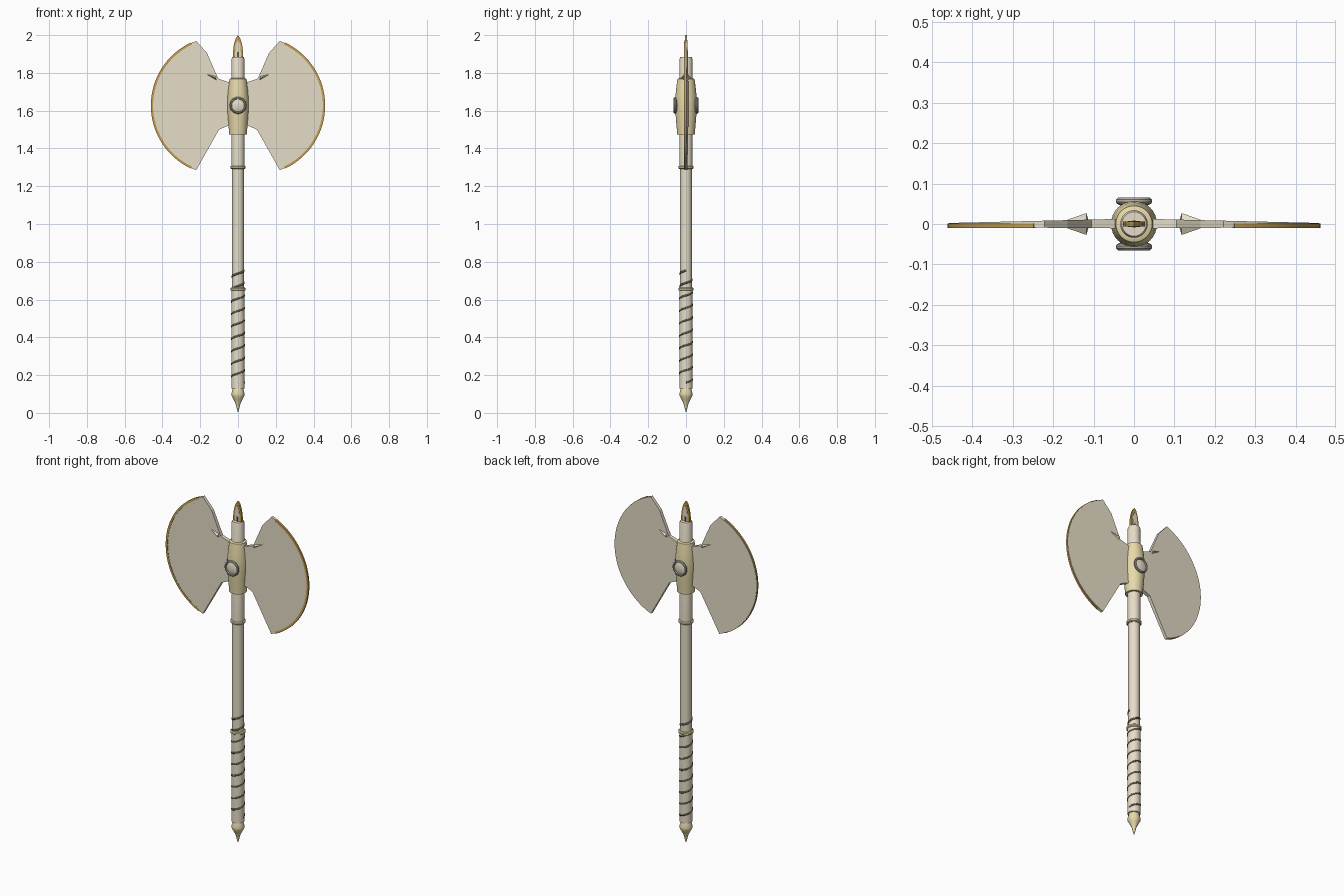
import bpy, bmesh, math
from mathutils import Matrix

cube = bpy.data.objects.get("Cube")
if cube:
    bpy.data.objects.remove(cube, do_unlink=True)


def material(name, rgb):
    m = bpy.data.materials.new(name)
    m.use_nodes = True
    m.diffuse_color = (*rgb, 1)
    m.node_tree.nodes["Principled BSDF"].inputs["Base Color"].default_value = (*rgb, 1)
    return m


STEEL = material("pale steel", (0.79, 0.72, 0.57))
SHAFT = material("pale shaft", (0.80, 0.73, 0.58))
BRASS = material("pale brass", (0.84, 0.73, 0.42))
GOLD = material("dark gold", (0.56, 0.34, 0.08))
WRAP = material("dark leather", (0.13, 0.105, 0.07))
GREY = material("grey metal", (0.44, 0.42, 0.36))


def finish(name, bm, mats, smooth=True, mirror=False):
    bmesh.ops.recalc_face_normals(bm, faces=bm.faces)
    me = bpy.data.meshes.new(name)
    bm.to_mesh(me)
    bm.free()
    for mat in mats:
        me.materials.append(mat)
    ob = bpy.data.objects.new(name, me)
    bpy.context.collection.objects.link(ob)
    if mirror:
        ob.modifiers.new("mirror", "MIRROR").use_axis[0] = True
    if smooth:
        bpy.ops.object.select_all(action="DESELECT")
        ob.select_set(True)
        bpy.context.view_layer.objects.active = ob
        bpy.ops.object.shade_smooth_by_angle(angle=math.radians(35))


def lathe(name, profile, mat, matrix=None, segs=32):
    """Revolve (radius, height) points about z."""
    bm = bmesh.new()
    verts = [bm.verts.new((r, 0, z)) for r, z in profile]
    edges = [bm.edges.new(pair) for pair in zip(verts, verts[1:])]
    bmesh.ops.spin(bm, geom=verts + edges, cent=(0, 0, 0), axis=(0, 0, 1),
                   angle=math.tau, steps=segs)
    bmesh.ops.remove_doubles(bm, verts=bm.verts, dist=0.0002)
    if matrix:
        bm.transform(matrix)
    finish(name, bm, [mat])


def plate(name, outline, front, back, mat, mirror=False):
    """Close an (x, z) outline between two depth functions of x."""
    bm = bmesh.new()
    a = [bm.verts.new((x, front(x), z)) for x, z in outline]
    b = [bm.verts.new((x, back(x), z)) for x, z in outline]
    bm.faces.new(a)
    bm.faces.new(b[::-1])
    n = len(a)
    for i in range(n):
        j = (i + 1) % n
        bm.faces.new((a[i], b[i], b[j], a[j]))
    finish(name, bm, [mat], False, mirror)


# Shaft and grip
lathe("lower_shaft", [(0, 0.64), (0.031, 0.64), (0.031, 1.31), (0, 1.31)], SHAFT)
lathe("upper_shaft", [(0, 1.29), (0.034, 1.29), (0.034, 1.875), (0.03, 1.885),
                      (0, 1.885)], SHAFT)
lathe("grip", [(0, 0.13), (0.035, 0.13), (0.035, 0.655), (0, 0.655)], SHAFT)
for name, z in (("grip_collar", 0.655), ("neck_collar", 1.30)):
    lathe(name, [(0.028, z - 0.008), (0.036, z - 0.008), (0.041, z - 0.004),
                 (0.041, z + 0.004), (0.036, z + 0.008), (0.028, z + 0.008)], BRASS)

# Spiral binding around the grip
curve = bpy.data.curves.new("grip_binding", "CURVE")
curve.dimensions = "3D"
curve.bevel_depth = 0.0055
curve.bevel_resolution = 2
curve.use_fill_caps = True
turns, steps = 9, 24
spline = curve.splines.new("POLY")
spline.points.add(turns * steps)
for i, p in enumerate(spline.points):
    t = math.tau * i / steps
    z = 0.16 + 0.066 * i / steps
    r = 0.0325 if z < 0.66 else 0.0305
    p.co = (r * math.cos(t), r * math.sin(t), z, 1)
curve.materials.append(WRAP)
bpy.context.collection.objects.link(bpy.data.objects.new("grip_binding", curve))

# Pointed pommel
lathe("pommel", [(0, 0), (0.007, 0.025), (0.013, 0.05), (0.024, 0.072), (0.034, 0.09),
                 (0.035, 0.102), (0.030, 0.12), (0.026, 0.135), (0, 0.135)], BRASS)

# Barrel-shaped hub
lathe("hub", [(0, 1.475), (0.047, 1.475), (0.048, 1.495), (0.053, 1.55), (0.057, 1.61),
              (0.057, 1.66), (0.053, 1.71), (0.047, 1.755), (0.045, 1.768),
              (0.036, 1.772), (0, 1.772)], BRASS)

# Round medallion on both faces
for name, turn in (("front", math.pi / 2), ("back", -math.pi / 2)):
    place = Matrix.Translation((0, 0, 1.628)) @ Matrix.Rotation(turn, 4, "X")
    lathe(name + "_medallion_ring", [(0.033, 0.046), (0.042, 0.05), (0.045, 0.055),
          (0.044, 0.061), (0.040, 0.065), (0.035, 0.064), (0.033, 0.058)], GREY, place)
    lathe(name + "_medallion", [(0.035, 0.045), (0.034, 0.058), (0.022, 0.062),
                                (0, 0.064)], STEEL, place)

# Twin blades with a curved cutting edge
CX, CZ, R = 0.0934, 1.627, 0.365


def arc(radius, limit, count=32):
    angles = [math.radians(limit * (1 - 2 * i / count)) for i in range(count + 1)]
    return [(CX + radius * math.cos(a), CZ + radius * math.sin(a)) for a in angles]


root = [(0.10, 1.50), (0.03, 1.53), (0.03, 1.745), (0.105, 1.77), (0.164, 1.905)]
plate("blades", arc(R, 69.5) + root,
      lambda x: -0.011 + 0.008 * x, lambda x: 0.0135 - 0.024 * x, STEEL, True)
plate("gilded_edges", arc(R + 0.003, 65) + arc(R - 0.009, 65)[::-1],
      lambda x: -0.0095, lambda x: 0.001, GOLD, True)

# Small barbs at the upper blade notches, brass on their lower faces
bm = bmesh.new()
base = [bm.verts.new(co) for co in ((0.118, -0.027, 1.772), (0.11, 0, 1.755),
                                   (0.118, 0.027, 1.772), (0.116, 0, 1.786))]
tip = bm.verts.new((0.195, 0, 1.805))
bm.faces.new(base)
for i in range(4):
    side = bm.faces.new((base[i], base[(i + 1) % 4], tip))
    side.material_index = int(i in (0, 1))
finish("barbs", bm, [STEEL, BRASS], False, True)

# Flat top spike with a gilded border
half = [(0.027, 1.86), (0.027, 1.91), (0.022, 1.95), (0.012, 1.983)]


def spike(name, scale, top, depth, mat):
    side = [(x * scale, z) for x, z in half if z < top]
    outline = side + [(0, top)] + [(-x, z) for x, z in side[::-1]]
    plate(name, outline, lambda x: -depth, lambda x: depth, mat)


spike("spike_border", 1, 2.0, 0.006, GOLD)
spike("spike_core", 0.55, 1.975, 0.0075, STEEL)
plate("spike_slot", [(-0.004, 1.88), (0.004, 1.88), (0.004, 1.91), (-0.004, 1.91)],
      lambda x: -0.009, lambda x: 0.009, WRAP)
